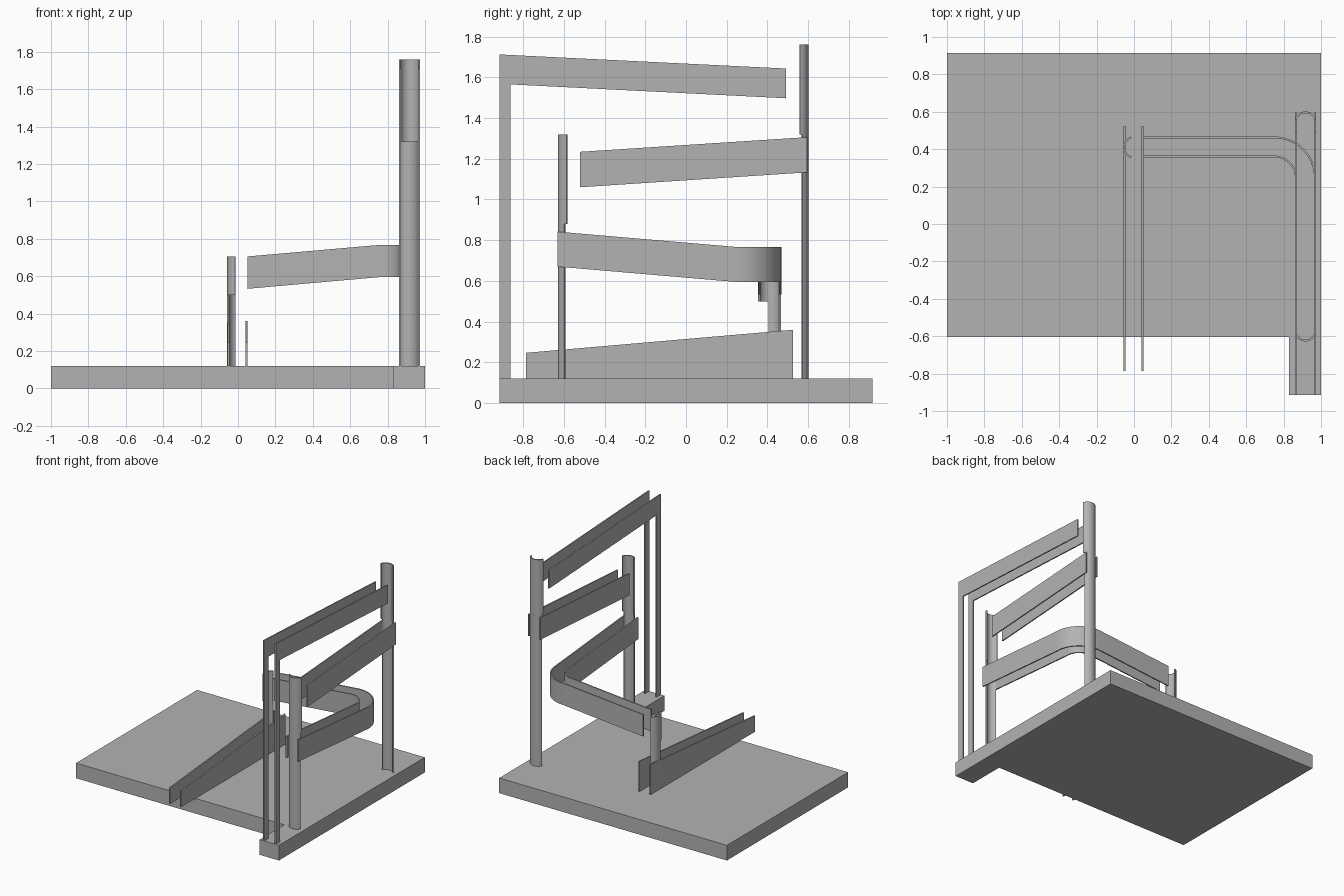
import bpy
import bmesh
from math import cos, sin, radians, asin
from mathutils import Vector

cube = bpy.data.objects.get("Cube")
if cube:
    bpy.data.objects.remove(cube, do_unlink=True)

grey = bpy.data.materials.new("plain grey")
grey.use_nodes = True
COLOUR = (0.45, 0.45, 0.45, 1)
grey.diffuse_color = COLOUR
grey.node_tree.nodes["Principled BSDF"].inputs["Base Color"].default_value = COLOUR

THICK = 0.01
BASE_TOP = 0.12
LANE_X = 0.917       # centre line of the lane along the right edge
HALF = 0.051         # half the gap between paired walls


def finish(name, bm, smooth=False):
    bmesh.ops.recalc_face_normals(bm, faces=bm.faces)
    mesh = bpy.data.meshes.new(name)
    bm.to_mesh(mesh)
    bm.free()
    mesh.materials.append(grey)
    obj = bpy.data.objects.new(name, mesh)
    bpy.context.collection.objects.link(obj)
    if smooth:
        bpy.ops.object.select_all(action='DESELECT')
        obj.select_set(True)
        bpy.context.view_layer.objects.active = obj
        bpy.ops.object.shade_smooth_by_angle(angle=radians(30))
    return obj


def prism(name, outline, along):
    """Extrude a flat outline of 3D points by a vector."""
    bm = bmesh.new()
    face = bm.faces.new([bm.verts.new(p) for p in outline])
    new = bmesh.ops.extrude_face_region(bm, geom=[face], use_keep_orig=True)
    verts = [v for v in new["geom"] if isinstance(v, bmesh.types.BMVert)]
    bmesh.ops.translate(bm, verts=verts, vec=along)
    return finish(name, bm)


def plate(name, x, profile):
    """Thin upright wall centred on x from a (y, z) profile."""
    return prism(name, [(x - THICK / 2, y, z) for y, z in profile], (THICK, 0, 0))


def ribbon(name, path):
    """Thin upright strip along stations of (x, y, bottom, top)."""
    bm = bmesh.new()
    rings = []
    for i, (x, y, low, high) in enumerate(path):
        a, b = path[max(i - 1, 0)], path[min(i + 1, len(path) - 1)]
        t = Vector((b[0] - a[0], b[1] - a[1])).normalized()
        nx, ny = -t.y * THICK / 2, t.x * THICK / 2
        rings.append([bm.verts.new(p) for p in (
            (x + nx, y + ny, low), (x - nx, y - ny, low),
            (x - nx, y - ny, high), (x + nx, y + ny, high))])
    for r, s in zip(rings, rings[1:]):
        for k in range(4):
            m = (k + 1) % 4
            bm.faces.new((r[k], r[m], s[m], s[k]))
    bm.faces.new(rings[0])
    bm.faces.new(rings[-1])
    return finish(name, bm, True)


def gutter(name, cx, cy, facing, start, end, low, high):
    """Upright curved shell; angles are measured from its facing direction."""
    radius, steps = 0.055, 16
    angles = [radians(facing + start + (end - start) * i / steps)
              for i in range(steps + 1)]
    return ribbon(name, [(cx + radius * cos(a), cy + radius * sin(a), low, high)
                         for a in angles])


# Base slab with the front tab
prism("base", [(-1, -0.605, 0), (0.83, -0.605, 0), (0.83, -0.915, 0), (1, -0.915, 0),
               (1, 0.915, 0), (-1, 0.915, 0)], (0, 0, BASE_TOP))

# Paired walls of the straight ramps
for side, s in (("right", -1), ("left", 1)):
    x = LANE_X + s * HALF
    plate("top_ramp_wall_" + side, x, [
        (-0.915, BASE_TOP), (-0.862, BASE_TOP), (-0.862, 1.565),
        (0.49, 1.497), (0.49, 1.643), (-0.915, 1.712)])
    plate("second_ramp_wall_" + side, x, [
        (-0.52, 1.06), (0.595, 1.133), (0.595, 1.306), (-0.52, 1.234)])
    plate("exit_ramp_wall_" + side, -0.003 + s * 0.048, [
        (-0.785, BASE_TOP), (0.525, BASE_TOP), (0.525, 0.36), (-0.785, 0.247)])

# Curved ramp: sloping lane, level bend, sloping cross lane
BEND_X, BEND_Y, BEND_LOW, BEND_HIGH = 0.75, 0.245, 0.595, 0.767
for side, s in (("inner", -1), ("outer", 1)):
    x = LANE_X + s * HALF
    r = x - BEND_X
    path = [(x, -0.632, 0.67, 0.842)]
    for i in range(17):
        a = radians(90 * i / 16)
        path.append((BEND_X + r * cos(a), BEND_Y + r * sin(a), BEND_LOW, BEND_HIGH))
    path.append((0.05, BEND_Y + r, 0.533, 0.706))
    ribbon("curved_ramp_wall_" + side, path)

# Catch posts: wide shell on top, narrower stem that fits between the walls
wide, narrow = 72, 60
for name, y, facing, split, top in (("back_post", 0.542, 90, 1.32, 1.76),
                                    ("front_post", -0.568, -90, 0.88, 1.32)):
    gutter(name + "_catch", LANE_X, y, facing, -wide, wide, split, top)
    gutter(name + "_stem", LANE_X, y, facing, -narrow, narrow, BASE_TOP, split)

# Small post at the end of the cross lane, with a half-width stem
gutter("middle_post_catch", 0.002, 0.41, 180, -wide, wide, 0.5, 0.707)
gutter("middle_post_stem", 0.002, 0.41, 180, -wide, 5, BASE_TOP, 0.5)
